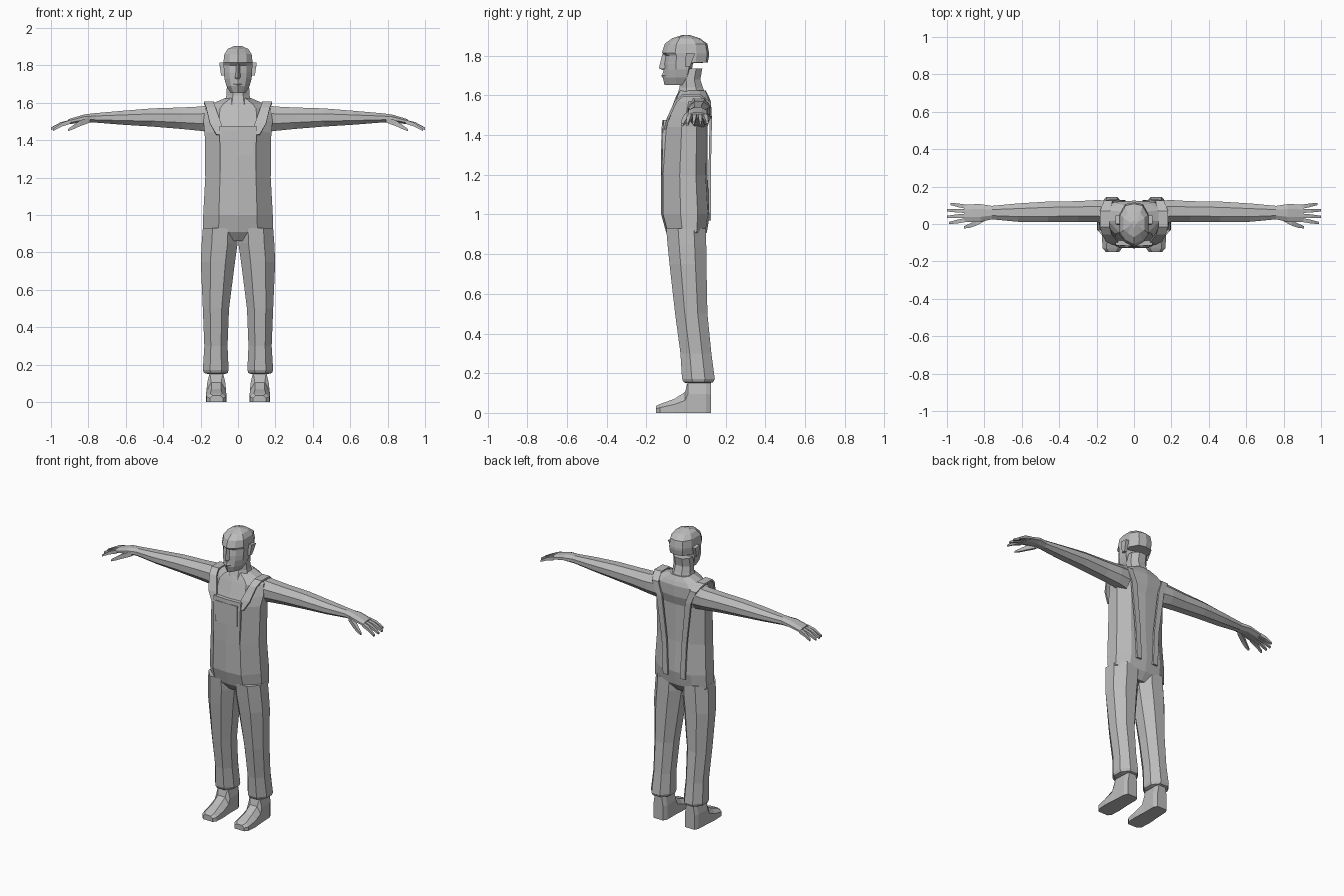
import bpy, bmesh
from mathutils import Vector

grey = bpy.data.materials.new("plain_grey")
grey.diffuse_color = (0.5, 0.5, 0.5, 1)


def loft(name, rings, side=1):
    """Skin a list of equal-length point rings and cap both ends."""
    bm = bmesh.new()
    vs = [[bm.verts.new((p[0] * side, p[1], p[2])) for p in r] for r in rings]
    n = len(vs[0])
    for a, b in zip(vs, vs[1:]):
        for i in range(n):
            j = (i + 1) % n
            bm.faces.new((a[i], a[j], b[j], b[i]))
    bm.faces.new(vs[0])
    bm.faces.new(vs[-1])
    bmesh.ops.recalc_face_normals(bm, faces=bm.faces)
    me = bpy.data.meshes.new(name)
    bm.to_mesh(me)
    bm.free()
    me.materials.append(grey)
    ob = bpy.data.objects.new(name, me)
    bpy.context.collection.objects.link(ob)
    return ob


def oct_z(z, x0, x1, y0, y1, cx=0.28, cy=0.3):
    """Horizontal chamfered rectangle."""
    dx, dy = (x1 - x0) * cx, (y1 - y0) * cy
    return [(x0 + dx, y0, z), (x1 - dx, y0, z), (x1, y0 + dy, z), (x1, y1 - dy, z),
            (x1 - dx, y1, z), (x0 + dx, y1, z), (x0, y1 - dy, z), (x0, y0 + dy, z)]


def oct_x(x, y0, y1, z0, z1):
    """Chamfered rectangle across the arm."""
    return [(x, p[0], p[1]) for p in oct_z(0, y0, y1, z0, z1)]


def body_ring(z, w, y0, y1):
    """Torso outline with a ridge down the middle."""
    d = y1 - y0
    half = [(0, y0), (w * 0.55, y0 + d * 0.04), (w, y0 + d * 0.4),
            (w, y0 + d * 0.75), (w * 0.6, y1 - d * 0.04), (0, y1)]
    return [(x, y, z) for x, y in half] + [(-x, y, z) for x, y in half[-2:0:-1]]


def ribbon(name, path, thick, side):
    """Band along (x_in, x_out, y, z) points, thickened by an offset in y/z."""
    rings = []
    for i, (a, b, y, z) in enumerate(path):
        p, q = path[max(i - 1, 0)], path[min(i + 1, len(path) - 1)]
        n = Vector((0, -(q[3] - p[3]), q[2] - p[2])).normalized() * thick
        rings.append([(a, y, z), (b, y, z), (b, y + n.y, z + n.z), (a, y + n.y, z + n.z)])
    return loft(name, rings, side)


# Torso, with the shoulders closing in to the neck
loft("torso", [body_ring(*r) for r in [
    (0.86, 0.10, -0.06, 0.07), (0.91, 0.188, -0.10, 0.105), (1.0, 0.186, -0.125, 0.12),
    (1.2, 0.175, -0.125, 0.108), (1.44, 0.178, -0.108, 0.108), (1.5, 0.185, -0.085, 0.125),
    (1.57, 0.175, -0.06, 0.125), (1.595, 0.14, -0.05, 0.115), (1.625, 0.07, -0.035, 0.10)]])

# Bib panel and its pocket
loft("bib", [[(-w, y, z), (0, y - 0.006, z), (w, y, z), (w, y + 0.035, z), (-w, y + 0.035, z)]
             for w, y, z in [(0.095, -0.121, 1.2), (0.098, -0.117, 1.42), (0.1, -0.113, 1.475)]])
loft("bib_pocket", [[(-0.08, y, z), (0.08, y, z), (0.08, y + 0.02, z), (-0.08, y + 0.02, z)]
                    for y, z in [(-0.127, 1.32), (-0.122, 1.45)]])

# Neck
loft("neck", [oct_z(*r) for r in [
    (1.59, -0.075, 0.075, -0.05, 0.105), (1.64, -0.062, 0.062, -0.032, 0.085),
    (1.68, -0.06, 0.06, -0.03, 0.072), (1.735, -0.058, 0.058, -0.02, 0.082)]])


# Head: jaw, face and overhanging skull
def head_ring(z, w, y0, y1):
    half = [(0, y0), (w * 0.6, y0 + 0.022), (w, y0 * 0.45), (w, y1 * 0.45),
            (w * 0.62, y1 - 0.01), (0, y1)]
    return [(x, y, z) for x, y in half] + [(-x, y, z) for x, y in half[-2:0:-1]]


loft("head", [head_ring(*r) for r in [
    (1.652, 0.04, -0.108, -0.02), (1.69, 0.062, -0.117, 0.01), (1.73, 0.073, -0.114, 0.03),
    (1.762, 0.075, -0.113, 0.035), (1.766, 0.075, -0.112, 0.11), (1.80, 0.077, -0.106, 0.116),
    (1.815, 0.078, -0.122, 0.116), (1.86, 0.073, -0.107, 0.108), (1.888, 0.055, -0.07, 0.07),
    (1.904, 0.02, -0.02, 0.02)]])
loft("nose", [[(-w, -0.10, z), (0, y, z), (w, -0.10, z)]
              for z, w, y in [(1.728, 0.018, -0.118), (1.738, 0.018, -0.137), (1.81, 0.009, -0.119)]])
loft("lips", [[(-w, -0.10, z), (0, y, z), (w, -0.10, z)]
              for z, w, y in [(1.69, 0.02, -0.119), (1.70, 0.028, -0.124), (1.712, 0.02, -0.118)]])

# Finger roots and tips: (root y, tip x, tip y, tip z)
fingers = [(0.022, 0.99, 0.005, 1.455), (0.045, 1.0, 0.038, 1.46),
           (0.07, 1.0, 0.073, 1.462), (0.092, 0.98, 0.107, 1.465)]

for side, tag in ((1, "left"), (-1, "right")):
    # Ear
    loft(tag + "_ear", [[(x, -0.005, 1.745), (x, 0.02, 1.745), (x + k, 0.045, 1.81), (x + k, 0.0, 1.815)]
                        for x, k in [(0.07, 0), (0.09, 0.01)]], side)

    # Shoulder strap, from bib over the shoulder and down the back
    ribbon(tag + "_strap", [
        (0.075, 0.115, -0.112, 1.43), (0.09, 0.15, -0.095, 1.49), (0.12, 0.17, -0.055, 1.575),
        (0.13, 0.182, -0.015, 1.607), (0.13, 0.182, 0.07, 1.607), (0.115, 0.16, 0.125, 1.565),
        (0.085, 0.125, 0.131, 1.48), (0.055, 0.09, 0.125, 1.2), (0.045, 0.08, 0.127, 0.97)], -0.012, side)

    # Trouser leg with flared cuff
    loft(tag + "_leg", [oct_z(*r) for r in [
        (0.15, 0.07, 0.16, 0.0, 0.12), (0.155, 0.055, 0.182, -0.012, 0.138),
        (0.172, 0.05, 0.188, -0.02, 0.145), (0.3, 0.056, 0.18, -0.028, 0.128),
        (0.5, 0.048, 0.188, -0.055, 0.108), (0.75, 0.016, 0.199, -0.083, 0.103),
        (0.85, 0.002, 0.194, -0.093, 0.102), (0.93, 0.002, 0.188, -0.10, 0.10)]], side)

    # Shoe: sections from toe to heel (y, x_in, x_out, top width inset, height)
    loft(tag + "_shoe", [[(a, y, 0), (b, y, 0), (b, y, h * 0.6), (b - k, y, h), (a + k, y, h), (a, y, h * 0.6)]
                         for y, a, b, k, h in [
        (-0.15, 0.08, 0.15, 0.015, 0.035), (-0.13, 0.065, 0.168, 0.02, 0.045),
        (-0.06, 0.062, 0.172, 0.03, 0.07), (-0.005, 0.065, 0.168, 0.025, 0.105),
        (0.01, 0.066, 0.166, 0.015, 0.16), (0.10, 0.066, 0.162, 0.015, 0.16),
        (0.125, 0.08, 0.15, 0.01, 0.155)]], side)

    # Arm and palm
    loft(tag + "_arm", [oct_x(*r) for r in [
        (0.13, 0.0, 0.125, 1.44, 1.59), (0.2, 0.01, 0.128, 1.45, 1.58),
        (0.3, 0.012, 0.122, 1.46, 1.575), (0.46, 0.01, 0.12, 1.473, 1.57),
        (0.62, 0.012, 0.11, 1.483, 1.557), (0.76, 0.025, 0.097, 1.494, 1.545),
        (0.82, 0.012, 0.106, 1.498, 1.538), (0.905, 0.01, 0.105, 1.485, 1.513)]], side)

    # Fingers and thumb
    for i, (y, tx, ty, tz) in enumerate(fingers):
        mx, my, mz = (0.895 + tx) / 2, (y + ty) / 2, (1.499 + tz) / 2 + 0.006
        loft(f"{tag}_finger_{i + 1}", [
            [(x, cy - r, z - r), (x, cy + r, z - r), (x, cy + r, z + r), (x, cy - r, z + r)]
            for x, cy, z, r in [(0.895, y, 1.499, 0.011), (mx, my, mz, 0.010), (tx, ty, tz, 0.006)]], side)
    loft(tag + "_thumb", [
        [(x, cy - r, z - r), (x, cy + r, z - r), (x, cy + r, z + r), (x, cy - r, z + r)]
        for x, cy, z, r in [(0.79, 0.035, 1.51, 0.015), (0.845, 0.005, 1.49, 0.015),
                            (0.88, -0.01, 1.47, 0.011), (0.91, -0.018, 1.453, 0.006)]], side)
